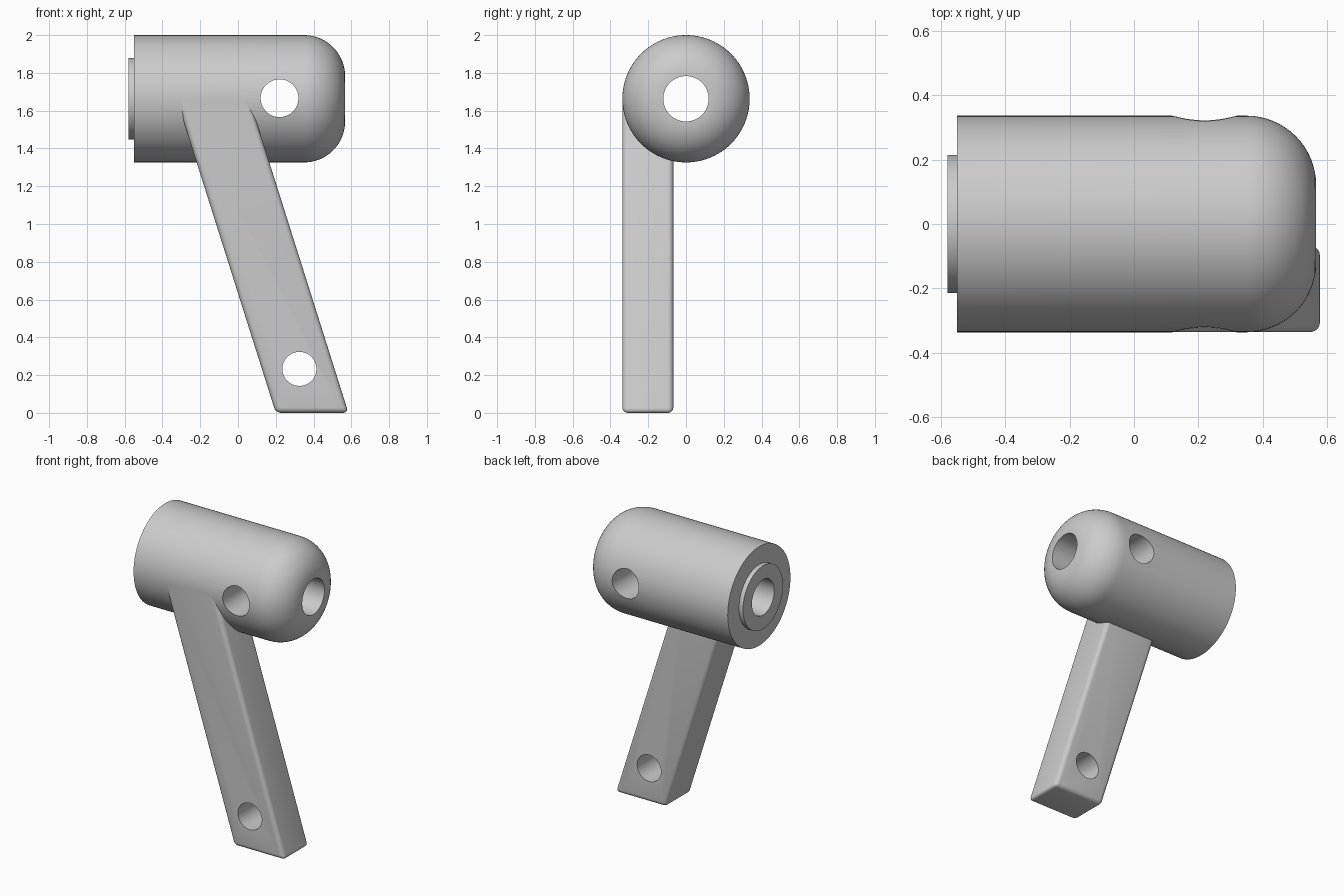
import bpy, bmesh, math
from mathutils import Matrix, Vector

if "Cube" in bpy.data.objects:
    bpy.data.objects.remove(bpy.data.objects["Cube"])

grey = bpy.data.materials.new("light_grey")
grey.use_nodes = True
COLOR = (0.6, 0.6, 0.6, 1)
grey.diffuse_color = COLOR
grey.node_tree.nodes["Principled BSDF"].inputs["Base Color"].default_value = COLOR

AXIS_Z, R, BORE, DOME_X = 1.663, 0.337, 0.12, 0.567


def make_object(name, bm):
    bmesh.ops.recalc_face_normals(bm, faces=bm.faces)
    mesh = bpy.data.meshes.new(name)
    bm.to_mesh(mesh)
    bm.free()
    mesh.materials.append(grey)
    obj = bpy.data.objects.new(name, mesh)
    bpy.context.collection.objects.link(obj)
    return obj


def drill(name, location, radius, length, axis):
    bm = bmesh.new()
    turn = Matrix.Rotation(math.pi / 2, 4, axis)
    bmesh.ops.create_cone(bm, cap_ends=True, segments=64, radius1=radius, radius2=radius,
                          depth=length, matrix=Matrix.Translation(location) @ turn)
    obj = make_object(name, bm)
    obj.hide_render = True
    obj.hide_set(True)
    return obj


def cut(obj, cutter):
    mod = obj.modifiers.new("cut", "BOOLEAN")
    mod.operation = "DIFFERENCE"
    mod.solver = "EXACT"
    mod.object = cutter


def finish(obj, cutters):
    # Apply the cuts, then smooth the curved faces
    for cutter in cutters:
        cut(obj, cutter)
    bpy.ops.object.select_all(action="DESELECT")
    bpy.context.view_layer.objects.active = obj
    obj.select_set(True)
    for mod in list(obj.modifiers):
        bpy.ops.object.modifier_apply(modifier=mod.name)
    bpy.ops.object.shade_smooth_by_angle(angle=math.radians(30))
    for cutter in cutters:
        bpy.data.objects.remove(cutter)


# Bored barrel with a rounded end and a raised collar, turned around x
fillet = R - BORE
profile = [(-0.58, BORE), (-0.58, 0.215), (-0.55, 0.215), (-0.55, R)]
for i in range(17):
    a = math.pi / 2 * (1 - i / 16)
    profile.append((DOME_X - fillet + fillet * math.cos(a), BORE + fillet * math.sin(a)))
bm = bmesh.new()
verts = [bm.verts.new((x, 0, AXIS_Z + r)) for x, r in profile]
edges = [bm.edges.new((v, verts[(i + 1) % len(verts)])) for i, v in enumerate(verts)]
bmesh.ops.spin(bm, geom=verts + edges, cent=(0, 0, AXIS_Z), axis=(1, 0, 0),
               angle=2 * math.pi, steps=96, use_merge=True)
bmesh.ops.remove_doubles(bm, verts=bm.verts, dist=0.0001)
barrel = make_object("barrel", bm)
finish(barrel, [drill("cross_hole", (0.22, 0, AXIS_Z + 0.003), 0.1, 1, "X")])

# Slanted arm with rounded edges
BACK, FRONT, TOP, LEAN = -0.067, -0.3368, 1.66, -0.316
bm = bmesh.new()
outline = [(0.2, 0), (0.585, 0), (0.585 + LEAN * TOP, TOP), (0.2 + LEAN * TOP, TOP)]
face = bm.faces.new([bm.verts.new((x, FRONT, z)) for x, z in outline])
ext = bmesh.ops.extrude_face_region(bm, geom=[face])
bmesh.ops.translate(bm, vec=Vector((0, BACK - FRONT, 0)),
                    verts=[g for g in ext["geom"] if isinstance(g, bmesh.types.BMVert)])
low_edges = [e for e in bm.edges if min(v.co.z for v in e.verts) < 0.01]
bmesh.ops.bevel(bm, geom=low_edges, offset=0.028, segments=5, profile=0.5, affect="EDGES")
arm = make_object("arm", bm)
finish(arm, [drill("arm_hole", (0.325, -0.2, 0.233), 0.09, 1, "X"),
             drill("bore_clearance", (0, 0, AXIS_Z), BORE, 2, "Y")])
